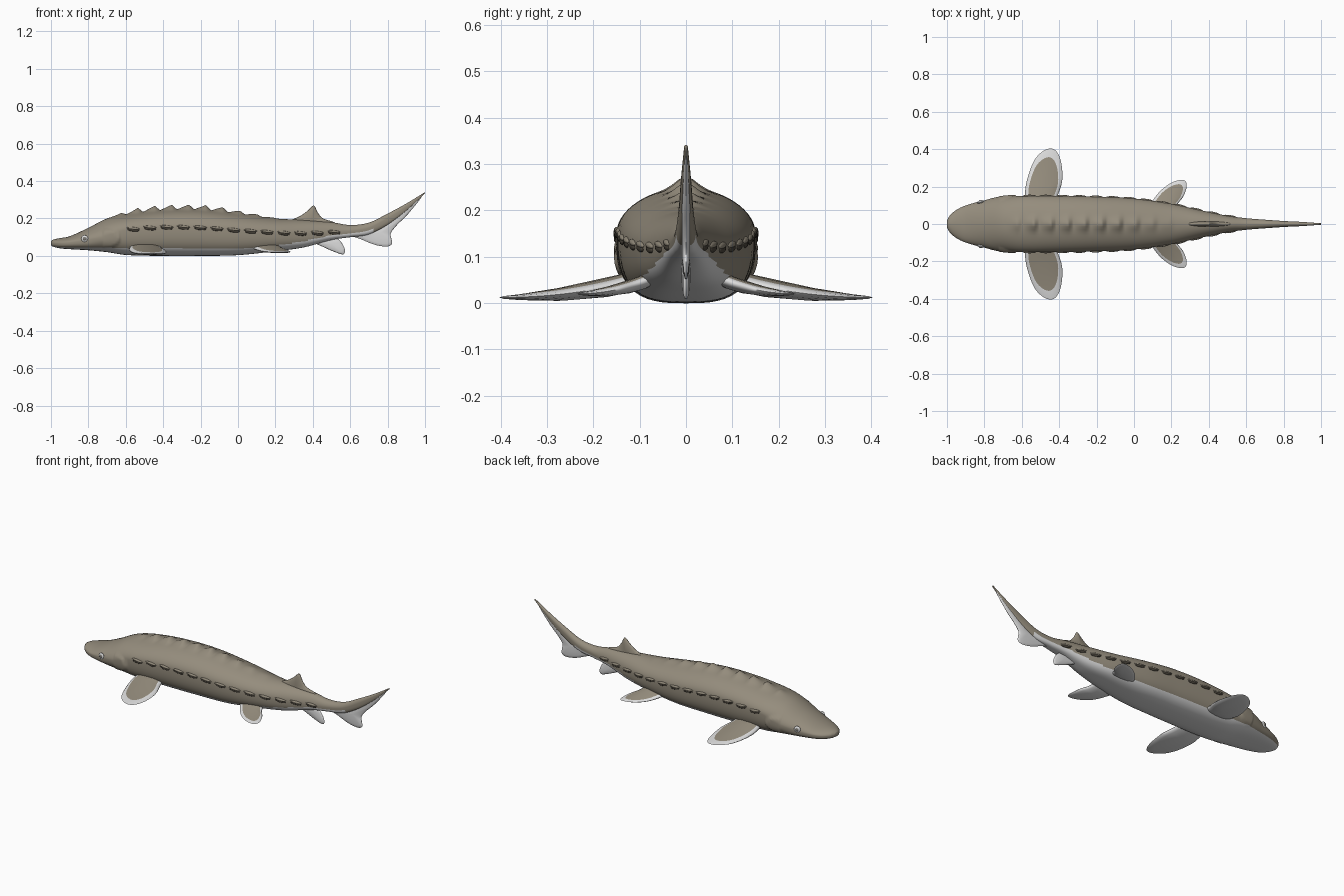
import bpy, bmesh, math
from mathutils import Vector

cube = bpy.data.objects.get("Cube")
if cube:
    bpy.data.objects.remove(cube, do_unlink=True)


def material(name, rgb):
    m = bpy.data.materials.new(name)
    m.use_nodes = True
    m.diffuse_color = (*rgb, 1)
    m.node_tree.nodes["Principled BSDF"].inputs["Base Color"].default_value = (*rgb, 1)
    return m


BROWN = material("olive brown skin", (0.30, 0.265, 0.205))
WHITE = material("pale belly", (0.72, 0.72, 0.72))
DARK = material("dark scute", (0.07, 0.06, 0.045))
GREY = material("eye grey", (0.2, 0.19, 0.17))


def finish(bm, name, mats, angle=50):
    bmesh.ops.recalc_face_normals(bm, faces=bm.faces)
    mesh = bpy.data.meshes.new(name)
    bm.to_mesh(mesh)
    bm.free()
    for m in mats:
        mesh.materials.append(m)
    ob = bpy.data.objects.new(name, mesh)
    bpy.context.collection.objects.link(ob)
    bpy.ops.object.select_all(action='DESELECT')
    ob.select_set(True)
    bpy.context.view_layer.objects.active = ob
    bpy.ops.object.shade_smooth_by_angle(angle=math.radians(angle))
    return ob


# Body stations: x, bottom, widest height, top, half width
STATIONS = [
    (-1.0, .055, .068, .08, .02), (-.985, .048, .068, .088, .045),
    (-.95, .04, .068, .095, .075), (-.9, .036, .072, .105, .099),
    (-.8, .03, .085, .15, .126), (-.7, .02, .11, .2, .143),
    (-.6, .005, .138, .222, .15), (-.4, 0, .152, .245, .15),
    (-.2, 0, .15, .247, .146), (0, .004, .136, .226, .136),
    (.2, .025, .124, .2, .108), (.35, .045, .12, .192, .075),
    (.5, .085, .125, .18, .044), (.6, .1, .132, .165, .031),
    (.7, .115, .15, .178, .023), (.8, .165, .2, .226, .016),
    (.9, .24, .265, .28, .011), (1.0, .334, .338, .341, .004)]


def slope(i, k):
    a, b = STATIONS[max(i - 1, 0)], STATIONS[min(i + 1, len(STATIONS) - 1)]
    return (b[k] - a[k]) / (b[0] - a[0])


def station(x):
    """Smooth body measures at x: bottom, middle, top, half width."""
    i = max(j for j in range(len(STATIONS) - 1) if STATIONS[j][0] <= x or j == 0)
    a, b = STATIONS[i], STATIONS[i + 1]
    h = b[0] - a[0]
    t = (x - a[0]) / h
    return [(1 + 2 * t) * (1 - t) ** 2 * a[k] + t * (1 - t) ** 2 * h * slope(i, k)
            + t * t * (3 - 2 * t) * b[k] + t * t * (t - 1) * h * slope(i + 1, k)
            for k in range(1, 5)]


def side_y(x, z):
    """Half width of the body at a given height."""
    lo, mid, hi, w = station(x)
    t, n = ((z - mid) / (hi - mid), 1.9) if z > mid else ((mid - z) / (mid - lo), 3)
    return w * max(0, 1 - t ** n) ** (1 / n)


def back_scute(x):
    """Saw-tooth height of the hooked plates along the back."""
    if not -.69 < x < .22:
        return 0
    p = ((x + .69) / .091) % 1
    fade = min(1, (x + .69) / .15, (.24 - x) / .35)
    return .026 * fade * (p / .7 if p < .7 else (1 - p) / .3)


def gill(x, z):
    """Raised gill cover, ending in a sharp rounded rear edge."""
    r = math.hypot((x + .71) / .085, (z - .092) / .052)
    return .008 * min(1, max(0, (1 - r) / .12)) if x > -.72 else \
        .008 * max(0, 1 - abs(z - .092) / .052) * max(0, 1 - (-.72 - x) / .08)


# Body: lofted rings, flat below and domed above
bm = bmesh.new()
RINGS, SIDES = 280, 56
rings = []
for i in range(RINGS + 1):
    u = i / RINGS
    x = -1 + 2 * u ** 1.15
    lo, mid, hi, w = station(x)
    ring = []
    for j in range(SIDES):
        a = math.tau * j / SIDES
        c, s = math.cos(a), math.sin(a)
        n = 1.9 if s >= 0 else 3
        y = w * math.copysign(abs(c) ** (2 / n), c)
        z = mid + (hi - mid if s > 0 else mid - lo) * math.copysign(abs(s) ** (2 / n), s)
        if s > 0:
            z += back_scute(x) * math.exp(-(y / .03) ** 2)
        if abs(c) > .3:
            y += math.copysign(gill(x, z), c)
        ring.append(bm.verts.new((x, y, z)))
    rings.append(ring)
for r, q in zip(rings, rings[1:]):
    for j in range(SIDES):
        k = (j + 1) % SIDES
        f = bm.faces.new((r[j], r[k], q[k], q[j]))
        p = f.calc_center_median()
        lo, mid, hi, w = station(p.x)
        share = .22 + .25 * min(1, max(0, (p.x - .2) / .3))
        f.material_index = int(p.x < .72 and p.z < lo + share * (mid - lo) * 1.3)
bm.faces.new(rings[0])
bm.faces.new(rings[-1])
finish(bm, "body", [BROWN, WHITE], 60)


def smooth_loop(pts, steps=6):
    out, n = [], len(pts)
    for i in range(n):
        a, b, c, d = (Vector(pts[(i + k) % n]) for k in (-1, 0, 1, 2))
        for s in range(steps):
            t = s / steps
            out.append(b + (c - a) * t / 2 + (2 * a - 5 * b + 4 * c - d) * t * t / 2
                       + (3 * b - a - 3 * c + d) * t ** 3 / 2)
    return out


def fin(name, outline, centre, place, thick, mats, colour):
    """Lens-shaped fin; colour(level, side) picks the material slot."""
    bm = bmesh.new()
    loop, mid = smooth_loop(outline), Vector(centre)
    n = len(loop)
    edge = [bm.verts.new(place(p, 0)) for p in loop]
    for side in (1, -1):
        prev = edge
        for level, (s, h) in enumerate(((.95, .35), (.8, .6), (.45, .9))):
            cur = [bm.verts.new(place(mid + (p - mid) * s, side * h * thick)) for p in loop]
            for j in range(n):
                k = (j + 1) % n
                f = bm.faces.new((prev[j], prev[k], cur[k], cur[j]))
                f.material_index = colour(level, side)
            prev = cur
        tip = bm.verts.new(place(mid, side * thick))
        for j in range(n):
            f = bm.faces.new((prev[j], prev[(j + 1) % n], tip))
            f.material_index = colour(3, side)
    return finish(bm, name, mats, 70)


def flat_place(mirror, root, tip, root_z, tip_z):
    """Spread a side fin outwards, sweeping down from the flank."""
    def place(p, h):
        t = min(1, max(0, (p.y - root) / (tip - root)))
        z = tip_z + (root_z - tip_z) * (1 - t) ** 2
        return (p.x, mirror * p.y, z + h * (1.8 - 1.2 * t))
    return place


def upright(p, h):
    return (p.x, h, p.y)


# Paired fins: brown above with a pale rim, pale below
pectoral = [(-.56, .08), (-.582, .16), (-.568, .25), (-.53, .345), (-.475, .396),
            (-.425, .398), (-.392, .34), (-.383, .24), (-.405, .16), (-.44, .08)]
pelvic = [(.06, .05), (.1, .125), (.15, .185), (.21, .225), (.265, .235),
          (.282, .205), (.265, .15), (.235, .11), (.19, .05)]
rim = lambda level, side: 0 if side > 0 and level >= 2 else 1
for word, m in (("left", -1), ("right", 1)):
    fin(word + "_pectoral_fin", pectoral, (-.495, .17),
        flat_place(m, .1, .4, .05, .012), .014, [BROWN, WHITE], rim)
    fin(word + "_pelvic_fin", pelvic, (.18, .12),
        flat_place(m, .05, .235, .062, .02), .011, [BROWN, WHITE], rim)

# Middle fins
dorsal = [(.27, .18), (.33, .212), (.37, .24), (.4, .268), (.412, .262),
          (.428, .23), (.455, .2), (.52, .175), (.45, .15), (.34, .15)]
anal = [(.41, .075), (.46, .046), (.52, .02), (.56, .008), (.572, .025),
        (.563, .055), (.535, .09), (.47, .11)]
tail = [(.6, .115), (.66, .088), (.73, .06), (.79, .05), (.82, .06), (.822, .085),
        (.817, .12), (.85, .165), (.91, .225), (.985, .322), (.9, .262), (.8, .195), (.7, .14)]
fin("dorsal_fin", dorsal, (.39, .19), upright, .014, [BROWN, WHITE], lambda l, s: 0)
fin("anal_fin", anal, (.5, .065), upright, .01, [WHITE], lambda l, s: 0)
fin("tail_fin", tail, (.765, .125), upright, .009, [WHITE], lambda l, s: 0)


def blob(bm, loc, size, tilt=0, slot=0, yaw=0):
    """Stretched ball added to a shared mesh."""
    made = bmesh.ops.create_uvsphere(bm, u_segments=16, v_segments=10, radius=1)["verts"]
    for v in made:
        p = Vector((v.co.x * size[0], v.co.y * size[1], v.co.z * size[2]))
        x = p.x * math.cos(yaw) - p.y * math.sin(yaw)
        y = p.x * math.sin(yaw) + p.y * math.cos(yaw)
        v.co = Vector((x, y, p.z - tilt * x)) + Vector(loc)
    for f in {f for v in made for f in v.link_faces}:
        f.material_index = slot


# Lateral row of plates: a brown ridge over a dark lower edge
bm = bmesh.new()
for m in (-1, 1):
    for i in range(13):
        x = -.56 + .0895 * i
        z = station(x)[1] - .004
        y = side_y(x, z)
        yaw = math.atan2(side_y(x + .02, z) - side_y(x - .02, z), .04) * m
        blob(bm, (x, m * y, z), (.031, .005, .008), .1, 1, yaw)
        blob(bm, (x, m * (y - .001), z + .008), (.036, .007, .007), .1, 0, yaw)
finish(bm, "side_scutes", [BROWN, DARK])

# Eyes: pale ring with a grey centre
bm = bmesh.new()
for m in (-1, 1):
    y = side_y(-.82, .092)
    blob(bm, (-.82, m * (y - .001), .092), (.019, .008, .019), 0, 0, .25 * m)
    blob(bm, (-.82, m * (y + .003), .092), (.011, .0065, .011), 0, 1, .25 * m)
finish(bm, "eyes", [WHITE, GREY])
